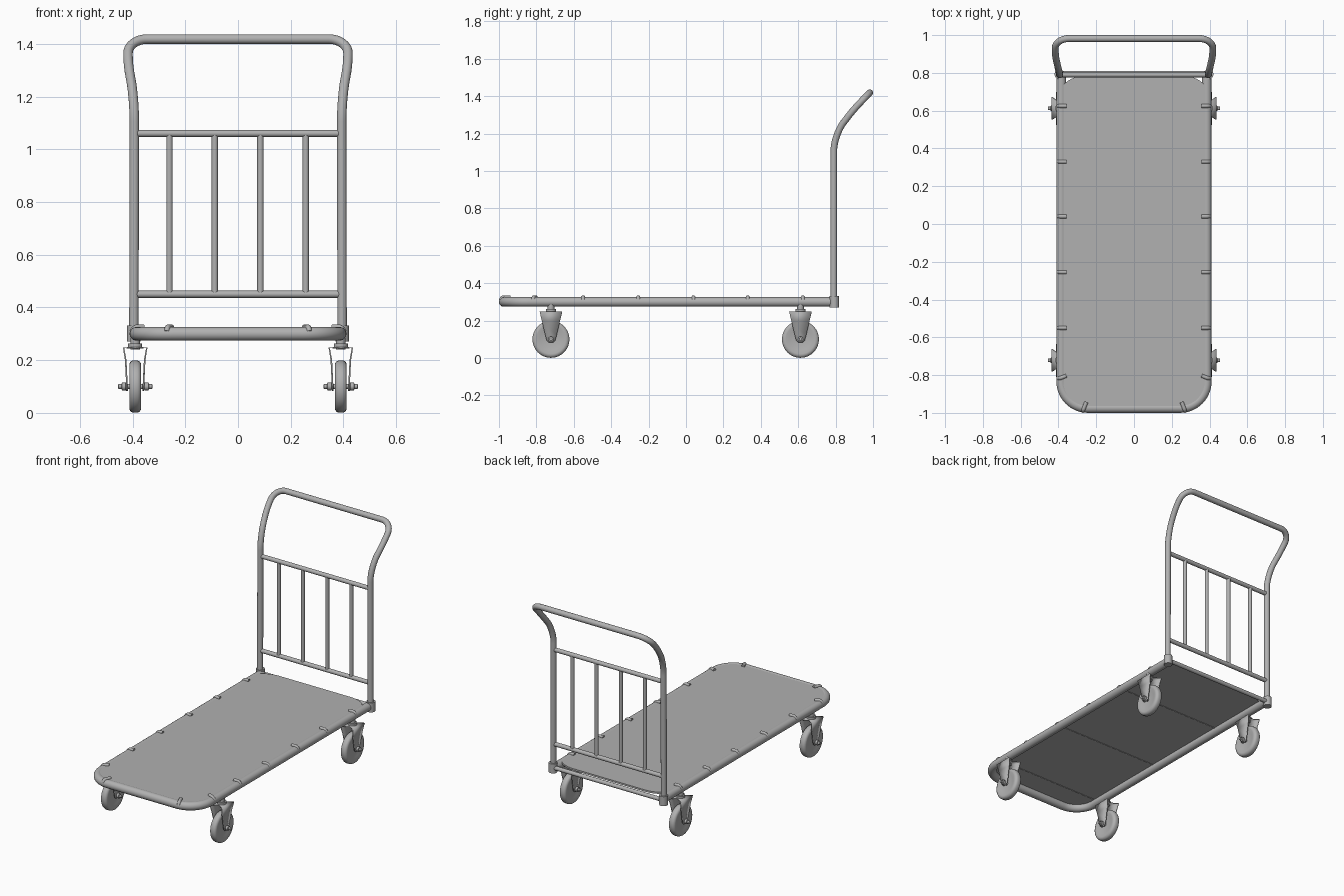
import bpy, bmesh
from math import pi, cos, sin
from mathutils import Vector

if "Cube" in bpy.data.objects:
    bpy.data.objects.remove(bpy.data.objects["Cube"])

# Dark grey finish shared by all parts
grey = bpy.data.materials.new("dark_grey")
grey.diffuse_color = (0.44, 0.44, 0.44, 1)
grey.use_nodes = True
grey.node_tree.nodes["Principled BSDF"].inputs["Base Color"].default_value = grey.diffuse_color


def finish(name, bm):
    bmesh.ops.recalc_face_normals(bm, faces=bm.faces)
    me = bpy.data.meshes.new(name)
    bm.to_mesh(me)
    bm.free()
    me.materials.append(grey)
    ob = bpy.data.objects.new(name, me)
    bpy.context.collection.objects.link(ob)
    bpy.ops.object.select_all(action='DESELECT')
    bpy.context.view_layer.objects.active = ob
    ob.select_set(True)
    bpy.ops.object.shade_smooth_by_angle(angle=0.7)
    return ob


def rounded(pts, trims, steps=10):
    """Round the inner corners of a path; trims holds one cut-back length per corner."""
    pts = [Vector(p) for p in pts]
    out = [pts[0]]
    for a, b, c, t in zip(pts, pts[1:], pts[2:], trims):
        p = b + (a - b).normalized() * t
        q = b + (c - b).normalized() * t
        h1, h2 = p.lerp(b, 0.55), q.lerp(b, 0.55)
        for i in range(steps + 1):
            u = i / steps
            v = 1 - u
            out.append(p * v**3 + h1 * 3 * v * v * u + h2 * 3 * v * u * u + q * u**3)
    return out + [pts[-1]]


def skin(name, rings):
    """Join rings of points into a closed, capped tube."""
    bm = bmesh.new()
    rings = [[bm.verts.new(p) for p in ring] for ring in rings]
    for A, B in zip(rings, rings[1:]):
        for k in range(len(A)):
            n = (k + 1) % len(A)
            bm.faces.new((A[k], A[n], B[n], B[k]))
    bm.faces.new(rings[0])
    bm.faces.new(rings[-1])
    return finish(name, bm)


def tube(name, pts, r, sides=16):
    """Sweep a round section along a path."""
    pts = [Vector(p) for p in pts]
    rings = []
    d = (pts[1] - pts[0]).normalized()
    side = d.orthogonal().normalized()
    for i, p in enumerate(pts):
        nd = (pts[min(i + 1, len(pts) - 1)] - pts[max(i - 1, 0)]).normalized()
        side = d.rotation_difference(nd) @ side
        d = nd
        up = d.cross(side)
        rings.append([p + (side * cos(2 * pi * k / sides) + up * sin(2 * pi * k / sides)) * r
                      for k in range(sides)])
    return skin(name, rings)


def lathe_x(name, profile, c, sides=32):
    """Turn (x, radius) points about an axis parallel to x."""
    return skin(name, [[(c[0] + x, c[1] + r * cos(2 * pi * k / sides), c[2] + r * sin(2 * pi * k / sides))
                        for k in range(sides)] for x, r in profile])


# Deck: thin slab with rounded corners
def corner(cx, cy, rx, ry, a0):
    return [(cx + rx * cos(a0 + i * pi / 24), cy + ry * sin(a0 + i * pi / 24)) for i in range(13)]


outline = (corner(0.255, 0.695, 0.132, 0.09, 0) + corner(-0.255, 0.695, 0.132, 0.09, pi / 2)
           + corner(-0.253, -0.835, 0.13, 0.135, pi) + corner(0.253, -0.835, 0.13, 0.135, 1.5 * pi))
skin("deck", [[(x, y, z) for x, y in outline] for z in (0.312, 0.3235)])

# Frame tube around the deck and rear cross tube
tube("deck_frame", rounded([(0.385, 0.79, 0.3), (0.385, -0.974, 0.3), (-0.385, -0.974, 0.3),
                            (-0.385, 0.79, 0.3)], [0.14, 0.14], 14), 0.026, 20)
tube("rear_cross_tube", [(-0.39, 0.797, 0.3), (0.39, 0.797, 0.3)], 0.013)

# Push handle: uprights, backward bend and top bar
half = [(0.395, 0.79, 0.28), (0.393, 0.79, 1.19), (0.418, 0.895, 1.328), (0.416, 0.982, 1.418)]
tube("handle", rounded(half + [(-x, y, z) for x, y, z in reversed(half)],
                       [0.085, 0.05, 0.072, 0.072, 0.05, 0.085]), 0.018, 20)

# Rails and bars between the uprights
for name, z in (("lower_rail", 0.45), ("upper_rail", 1.06)):
    tube(name, [(-0.39, 0.79, z), (0.39, 0.79, z)], 0.0135)
for x in (-0.26, -0.088, 0.085, 0.257):
    tube("upright_bar", [(x, 0.79, 0.45), (x, 0.79, 1.06)], 0.012)

# Cross rods just showing under the deck
for y in (0.33, -0.255, -0.81):
    tube("cross_rod", [(-0.38, y, 0.314), (0.38, y, 0.314)], 0.005, 8)

wheel = [(-0.014, 0.012), (-0.017, 0.06), (-0.0225, 0.078), (-0.022, 0.087), (-0.017, 0.095), (-0.009, 0.099),
         (0.009, 0.099), (0.017, 0.095), (0.022, 0.087), (0.0225, 0.078), (0.017, 0.06), (0.014, 0.012)]
axle = [(-0.066, 0.004), (-0.064, 0.009), (-0.052, 0.009), (-0.05, 0.015), (-0.036, 0.015), (-0.034, 0.01),
        (0.034, 0.01), (0.036, 0.015), (0.05, 0.015), (0.052, 0.009), (0.064, 0.009), (0.066, 0.004)]
# Fork section: (half width in x, half length in y, height)
fork = [(0.044, 0.06, 0.247), (0.036, 0.049, 0.2), (0.032, 0.03, 0.12), (0.031, 0.023, 0.094), (0.031, 0.012, 0.083)]

for s in (1, -1):
    # Sockets holding the handle
    tube("handle_socket", [(s * 0.395, 0.793, 0.27), (s * 0.395, 0.793, 0.331)], 0.026, 20)

    # Clips holding the deck to the frame
    for y in (0.625, 0.33, 0.04, -0.255, -0.55, -0.81):
        dy = 0.014 if y < -0.8 else 0
        tube("deck_clip", rounded([(s * 0.358, y + dy / 2, 0.325), (s * 0.392, y - dy / 2, 0.325),
                                   (s * 0.402, y - dy / 2, 0.308)], [0.01], 4), 0.0105, 12)
    tube("front_clip", rounded([(s * 0.252, -0.942, 0.325), (s * 0.268, -0.983, 0.325),
                                (s * 0.27, -0.99, 0.308)], [0.008], 4), 0.0105, 12)

    # Casters
    for y in (0.612, -0.722):
        c = (s * 0.39, y, 0.1)
        lathe_x("caster_wheel", wheel, c)
        lathe_x("caster_axle", axle, c, 12)
        tube("swivel_stem", [(c[0], y, 0.24), (c[0], y, 0.285)], 0.018)
        tube("swivel_collar", [(c[0], y, 0.245), (c[0], y, 0.263)], 0.027, 20)
        # Fork: one bent strip from leg to waisted crown to leg
        bm = bmesh.new()
        strip = [(-w, h, z) for w, h, z in reversed(fork)] + [(0, 0.03, 0.247)] + fork
        rows = [(bm.verts.new((c[0] + w, y - h, z)), bm.verts.new((c[0] + w, y + h, z))) for w, h, z in strip]
        for A, B in zip(rows, rows[1:]):
            bm.faces.new((A[0], B[0], B[1], A[1]))
        mod = finish("caster_fork", bm).modifiers.new("thickness", 'SOLIDIFY')
        mod.thickness = 0.006
        mod.offset = 0
